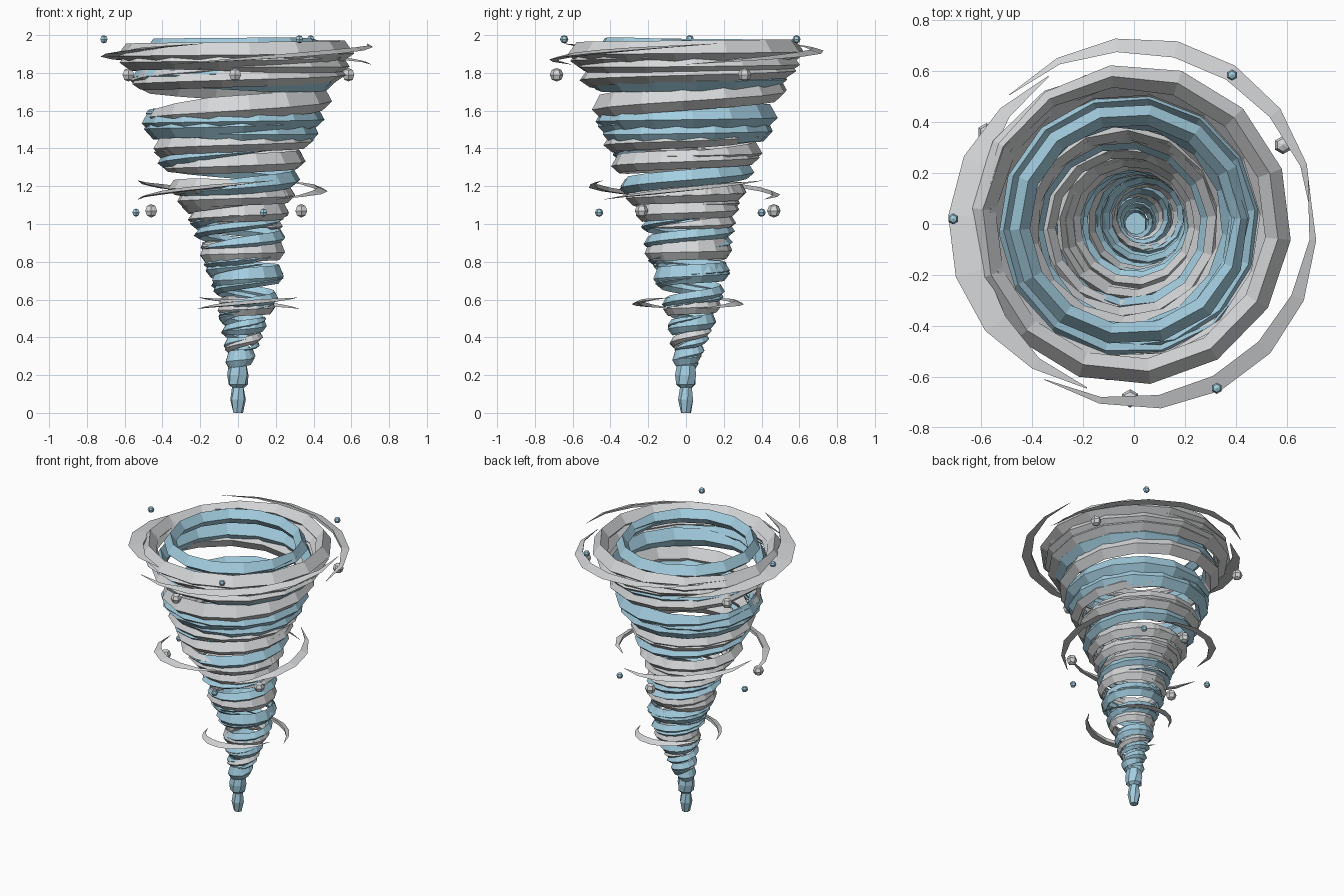
import bpy, bmesh, math
from mathutils import Vector

cube = bpy.data.objects.get("Cube")
if cube:
    bpy.data.objects.remove(cube, do_unlink=True)


def make_material(name, colour):
    mat = bpy.data.materials.new(name)
    mat.use_nodes = True
    mat.diffuse_color = (*colour, 1)
    mat.node_tree.nodes["Principled BSDF"].inputs["Base Color"].default_value = (*colour, 1)
    return mat


BLUE = make_material("pale_blue", (0.37, 0.62, 0.75))
GREY = make_material("light_grey", (0.67, 0.68, 0.69))

# Funnel shape: height, centre x, centre y, outer radius
FUNNEL = [
    (0, 0, 0, .03), (.25, 0, 0, .065), (.35, .02, .01, .095), (.5, .03, .03, .135),
    (.6, .05, .03, .165), (.75, .04, .025, .21), (.87, .02, .01, .235),
    (1, 0, .01, .255), (1.1, -.01, 0, .29), (1.2, -.03, -.01, .35),
    (1.35, -.035, -.01, .4), (1.55, -.03, 0, .485), (1.7, -.02, 0, .535),
    (1.8, -.01, 0, .585), (1.9, -.015, 0, .635), (2, -.015, 0, .645),
]


def funnel_at(z):
    for low, high in zip(FUNNEL, FUNNEL[1:]):
        if z <= high[0]:
            f = (z - low[0]) / (high[0] - low[0])
            return [a + (b - a) * f for a, b in zip(low[1:], high[1:])]
    return FUNNEL[-1][1:]


def finish(bm, name, mat):
    bmesh.ops.recalc_face_normals(bm, faces=bm.faces)
    mesh = bpy.data.meshes.new(name)
    bm.to_mesh(mesh)
    bm.free()
    mesh.materials.append(mat)
    obj = bpy.data.objects.new(name, mesh)
    bpy.context.collection.objects.link(obj)


def bridge(bm, rings):
    """Join rings of vertices into a closed tube."""
    n = len(rings[0])
    for a, b in zip(rings, rings[1:]):
        for j in range(n):
            k = (j + 1) % n
            bm.faces.new((a[j], a[k], b[k], b[j]))
    bm.faces.new(rings[0])
    bm.faces.new(rings[-1])


def sweep(name, mat, start, turns, place, section, sides, taper):
    """Sweep a section round the axis, tapering both ends to a point."""
    bm = bmesh.new()
    steps = max(6, round(turns * sides))
    rings = []
    for i in range(steps + 1):
        u = i / steps
        angle = math.radians(start) + u * turns * math.tau
        cx, cy, radius, z = place(u)
        s = max(.04, min(1, u / taper, (1 - u) / taper))
        ring = []
        for dr, dz in section(radius):
            r = radius + dr * s
            ring.append(bm.verts.new((cx + r * math.cos(angle),
                                      cy + r * math.sin(angle), z + dz * s)))
        rings.append(ring)
    bridge(bm, rings)
    finish(bm, name, mat)


def band(index, z, height, rise, turns, start, mat, inset=0):
    def place(u):
        level = z + (u - .5) * rise
        cx, cy, radius = funnel_at(level)
        return cx, cy, radius - inset - .012 - .065 * radius, level

    def section(radius):
        t = .025 + .13 * radius
        return [(0, .5 * height), (.5 * t, -.12 * height),
                (-.1 * t, -.5 * height), (-.5 * t, -.05 * height)]
    sweep(f"funnel_band_{index}", mat, start, turns, place, section, 14, .22)


# Funnel bands: middle height, band height, rise, turns, start angle
BANDS = [
    (.29, .09, .06, 1.4, 20, BLUE), (.33, .06, .14, 1.3, 200, BLUE),
    (.39, .05, .16, 1.2, 100, GREY), (.42, .05, .18, 1.3, 280, BLUE),
    (.48, .08, .11, 1.4, 150, BLUE), (.52, .05, .16, 1.2, 330, BLUE),
    (.565, .09, .05, 1.5, 60, GREY), (.63, .06, .18, 1.3, 170, BLUE),
    (.67, .06, .18, 1.3, 350, BLUE), (.74, .1, .09, 1.5, 120, BLUE),
    (.78, .06, .12, 1.2, 290, BLUE), (.86, .11, .05, 1.5, 40, GREY),
    (.96, .07, .2, 1.4, 170, BLUE), (.95, .05, .18, 1.1, 350, BLUE),
    (1.03, .07, .1, 1.3, 300, GREY), (1.08, .09, .09, 1.5, 150, GREY),
    (1.15, .1, .09, 1.5, 20, GREY), (1.18, .08, .08, 1.3, 230, GREY),
    (1.27, .09, .25, 1.4, 165, BLUE), (1.35, .1, .13, 1.4, 140, GREY),
    (1.42, .1, .13, 1.5, 320, GREY), (1.51, .14, .07, 1.5, 200, BLUE),
    (1.56, .12, .06, 1.5, 30, BLUE), (1.68, .13, .27, 1.3, 150, GREY),
    (1.78, .13, .07, 1.4, 190, BLUE, .03), (1.79, .1, .12, 1.2, 110, GREY),
    (1.86, .11, .06, 1.5, 210, GREY), (1.91, .11, .05, 1.5, 20, GREY),
    (1.93, .1, .03, 1.5, 260, BLUE, .15),
]
for i, row in enumerate(BANDS):
    band(i + 1, *row)


# Thin wind wisps circling the funnel
def wisp(name, start, degrees, z, rise, centre, radius, width):
    sweep(name, GREY, start, degrees / 360,
          lambda u: (*centre, radius, z + (u - .5) * rise),
          lambda r: [(-.5 * width, .014), (.5 * width, -.006), (-.5 * width, -.008)],
          18, .35)


for i, (radius, width) in enumerate([(.705, .065), (.67, .12), (.705, .065)]):
    wisp(f"top_wisp_{i + 1}", 120 * i, 134, 1.9, .11, (0, 0), radius, width)
    wisp(f"middle_wisp_{i + 1}", 60 + 120 * i, 118, 1.18, .1, (-.04, -.01), .49, .05)
for i in range(2):
    wisp(f"lower_wisp_{i + 1}", 10 + 180 * i, 150, .58, .06, (.055, .01), .275, .045)


# Faceted tip of the funnel
def tip(name, rows):
    bm = bmesh.new()
    rings = [[bm.verts.new((r * math.cos(a + twist), r * math.sin(a + twist), z))
              for a in [math.tau * k / 7 for k in range(7)]]
             for z, r, twist in rows]
    bridge(bm, rings)
    finish(bm, name, BLUE)


tip("lower_tip", [(0, .027, 0), (.07, .042, .2), (.135, .032, .4)])
tip("upper_tip", [(.135, .035, 0), (.15, .052, .1), (.2, .058, .3), (.25, .05, .4)])


# Floating debris
def debris(name, mat, size, spots):
    for i, spot in enumerate(spots):
        bm = bmesh.new()
        bmesh.ops.create_uvsphere(bm, u_segments=6, v_segments=4, radius=size)
        bmesh.ops.translate(bm, verts=bm.verts, vec=Vector(spot))
        finish(bm, f"{name}_{i + 1}", mat)


debris("small_debris", BLUE, .022, [
    (-.71, .02, 1.978), (.385, .585, 1.978), (.325, -.645, 1.978),
    (.135, -.46, 1.06), (-.54, .1, 1.06), (.25, .4, 1.06)])
debris("large_debris", GREY, .036, [
    (-.015, -.685, 1.79), (.585, .31, 1.79), (-.58, .36, 1.79),
    (-.46, -.17, 1.07), (-.04, .465, 1.07), (.335, -.235, 1.07)])
